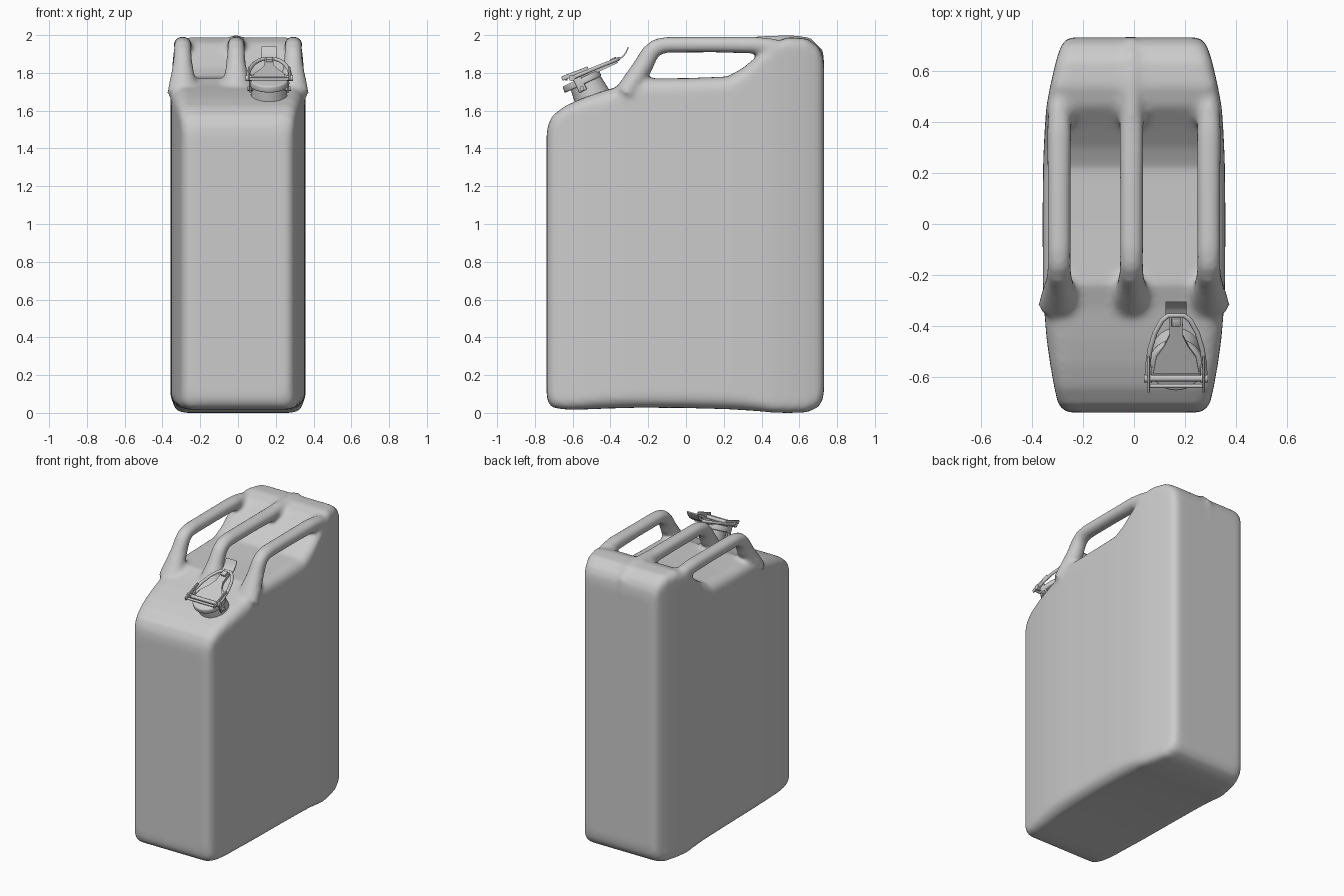
import bpy, bmesh
from math import sin, cos, pi, radians
from mathutils import Matrix, Vector

if "Cube" in bpy.data.objects:
    bpy.data.objects.remove(bpy.data.objects["Cube"])


def finish(name, bm, matrix=None, angle=40):
    if matrix:
        bm.transform(matrix)
    bmesh.ops.recalc_face_normals(bm, faces=bm.faces)
    me = bpy.data.meshes.new(name)
    bm.to_mesh(me)
    bm.free()
    ob = bpy.data.objects.new(name, me)
    bpy.context.collection.objects.link(ob)
    bpy.ops.object.select_all(action='DESELECT')
    ob.select_set(True)
    bpy.context.view_layer.objects.active = ob
    bpy.ops.object.shade_smooth_by_angle(angle=radians(angle))
    return ob


def loft(bm, rings):
    loops = [[bm.verts.new(p) for p in ring] for ring in rings]
    n = len(loops[0])
    for a, b in zip(loops, loops[1:]):
        for i in range(n):
            bm.faces.new((a[i], a[(i + 1) % n], b[(i + 1) % n], b[i]))
    bm.faces.new(loops[0])
    bm.faces.new(loops[-1])


def body_ring(y, w, zb, zt, r):
    # rounded rectangle across the can
    pts = []
    for cx, cz, start in ((w - r, zt - r, 0), (-w + r, zt - r, 1),
                          (-w + r, zb + r, 2), (w - r, zb + r, 3)):
        for k in range(6):
            a = (start + k / 5) * pi / 2
            pts.append((cx + r * cos(a), y, cz + r * sin(a)))
    return pts


def sweep(bm, path, x=0.0):
    # oval bar along a path of (y, z, half width, half height)
    rings = []
    for i, (y, z, w, h) in enumerate(path):
        p, q = path[max(i - 1, 0)], path[min(i + 1, len(path) - 1)]
        t = Vector((0, q[0] - p[0], q[1] - p[1])).normalized()
        n = Vector((0, -t.z, t.y))
        rings.append([Vector((x + w * cos(a), y, z)) + n * h * sin(a)
                      for a in (k * pi / 8 for k in range(16))])
    loft(bm, rings)


# Can body: cross sections from front to back (y, half width, bottom, top, corner)
sections = [
    (-.738, .25, .10, 1.47, .05), (-.731, .275, .055, 1.525, .05),
    (-.705, .297, .028, 1.575, .05), (-.64, .312, .018, 1.625, .05),
    (-.55, .328, .018, 1.665, .06), (-.45, .342, .022, 1.70, .07),
    (-.33, .352, .026, 1.735, .07), (-.24, .356, .028, 1.77, .07),
    (0, .358, .026, 1.772, .07), (.22, .356, .02, 1.78, .07),
    (.30, .353, .015, 1.825, .07), (.38, .349, .01, 1.89, .06),
    (.46, .343, .002, 1.96, .05), (.54, .328, 0, 1.988, .05),
    (.64, .305, .003, 1.982, .05), (.70, .285, .03, 1.94, .05),
    (.724, .265, .07, 1.895, .05), (.731, .245, .12, 1.84, .05)]
bm = bmesh.new()
loft(bm, [body_ring(*s) for s in sections])

# Three carrying handles with flared front legs
leg = [(-.32, 1.69, .085, .06), (-.275, 1.76, .07, .057), (-.225, 1.84, .054, .053),
       (-.19, 1.905, .049, .049), (-.155, 1.938, .048, .045), (-.10, 1.949, .048, .044),
       (.15, 1.95, .048, .044), (.36, 1.948, .050, .046)]
for x in (-.293, .293):
    sweep(bm, leg + [(.45, 1.94, .045, .044), (.55, 1.92, .03, .04)], x)
sweep(bm, leg + [(.55, 1.96, .04, .042), (.64, 1.95, .035, .045),
                 (.69, 1.90, .03, .045), (.70, 1.80, .02, .035)], -.01)

# Blend body and handles into one soft pressed skin
body = finish("can_body", bm)
rem = body.modifiers.new("blend", 'REMESH')
rem.mode = 'VOXEL'
rem.voxel_size = .015
rem.use_smooth_shade = True
sm = body.modifiers.new("soften", 'SMOOTH')
sm.factor = .5
sm.iterations = 8

# Tilted frame of the spout and closure
T = Matrix.Translation((.165, -.50, 1.68)) @ Matrix.Rotation(radians(25), 4, 'X')


def disc(name, z0, z1, r0, r1, y=0.0, bevel=0.0):
    bm = bmesh.new()
    bmesh.ops.create_cone(bm, cap_ends=True, segments=32, radius1=r0, radius2=r1,
                          depth=z1 - z0, matrix=Matrix.Translation((0, y, (z0 + z1) / 2)))
    if bevel:
        edges = [e for e in bm.edges if abs(e.verts[0].co.z - e.verts[1].co.z) < 1e-5]
        bmesh.ops.bevel(bm, geom=edges, offset=bevel, segments=3, affect='EDGES', profile=.5)
    return finish(name, bm, T)


def block(name, loc, size, tilt=0, bevel=.004):
    bm = bmesh.new()
    bmesh.ops.create_cube(bm, size=1, matrix=Matrix.Diagonal((*size, 1)))
    bmesh.ops.bevel(bm, geom=bm.edges[:], offset=bevel, segments=2, affect='EDGES', profile=.5)
    return finish(name, bm, T @ Matrix.Translation(loc) @ Matrix.Rotation(radians(tilt), 4, 'X'))


def rod(name, a, b, r):
    a, b = Vector(a), Vector(b)
    bm = bmesh.new()
    bmesh.ops.create_cone(bm, cap_ends=True, segments=16, radius1=r, radius2=r, depth=(b - a).length)
    rot = (b - a).to_track_quat('Z', 'Y').to_matrix().to_4x4()
    return finish(name, bm, T @ Matrix.Translation((a + b) / 2) @ rot)


# Spout neck and lid
disc("spout_neck", -.07, .08, .105, .086)
disc("lid", .072, .108, .108, .104, -.015, .008)

# Tapered tongue on the lid
half = [(.09, -.04), (.078, .03), (.045, .08), (.027, .12), (.025, .20)]
bm = bmesh.new()
loft(bm, [[(x, y, z) for x, y in half] + [(-x, y, z) for x, y in reversed(half)]
          for z in (.098, .118)])
finish("lid_tongue", bm, T)
block("tongue_catch", (0, .185, .122), (.036, .036, .02))

# Hinge bars, links and brackets on both sides
rod("pivot_bar", (-.118, -.055, .128), (.118, -.055, .128), .012)
rod("front_bar", (-.108, -.085, .135), (.108, -.085, .135), .008)
for side, s in (("left", -1), ("right", 1)):
    block(side + "_link", (s * .108, -.03, .142), (.01, .15, .024), -4)
    block(side + "_bracket", (s * .1, -.03, .085), (.012, .045, .09))
    rod(side + "_upper_pin", (s * .095, -.055, .128), (s * .125, -.055, .128), .017)
    rod(side + "_lower_pin", (s * .085, -.03, .055), (s * .116, -.03, .055), .012)

# Arched locking lever
arm = [(.113, -.06, .128), (.111, 0, .126), (.102, .07, .124), (.082, .14, .12),
       (.055, .19, .116), (.03, .212, .116)]
cu = bpy.data.curves.new("locking_lever", 'CURVE')
cu.dimensions = '3D'
cu.bevel_depth = .01
cu.use_fill_caps = True
sp = cu.splines.new('POLY')
pts = arm + [(-x, y, z) for x, y, z in reversed(arm)]
sp.points.add(len(pts) - 1)
for p, co in zip(sp.points, pts):
    p.co = (*(T @ Vector(co)), 1)
sp.use_smooth = True
lever = bpy.data.objects.new("locking_lever", cu)
bpy.context.collection.objects.link(lever)
bpy.ops.object.select_all(action='DESELECT')
lever.select_set(True)
bpy.context.view_layer.objects.active = lever
bpy.ops.object.convert(target='MESH')

# Upturned thumb tab
tab = [(.20, .114), (.235, .116), (.26, .128), (.285, .15)]
bm = bmesh.new()
loft(bm, [[(x, y, z + d) for x, d in ((-.041, -.004), (.041, -.004), (.041, .004), (-.041, .004))]
          for y, z in tab])
finish("thumb_tab", bm, T)
